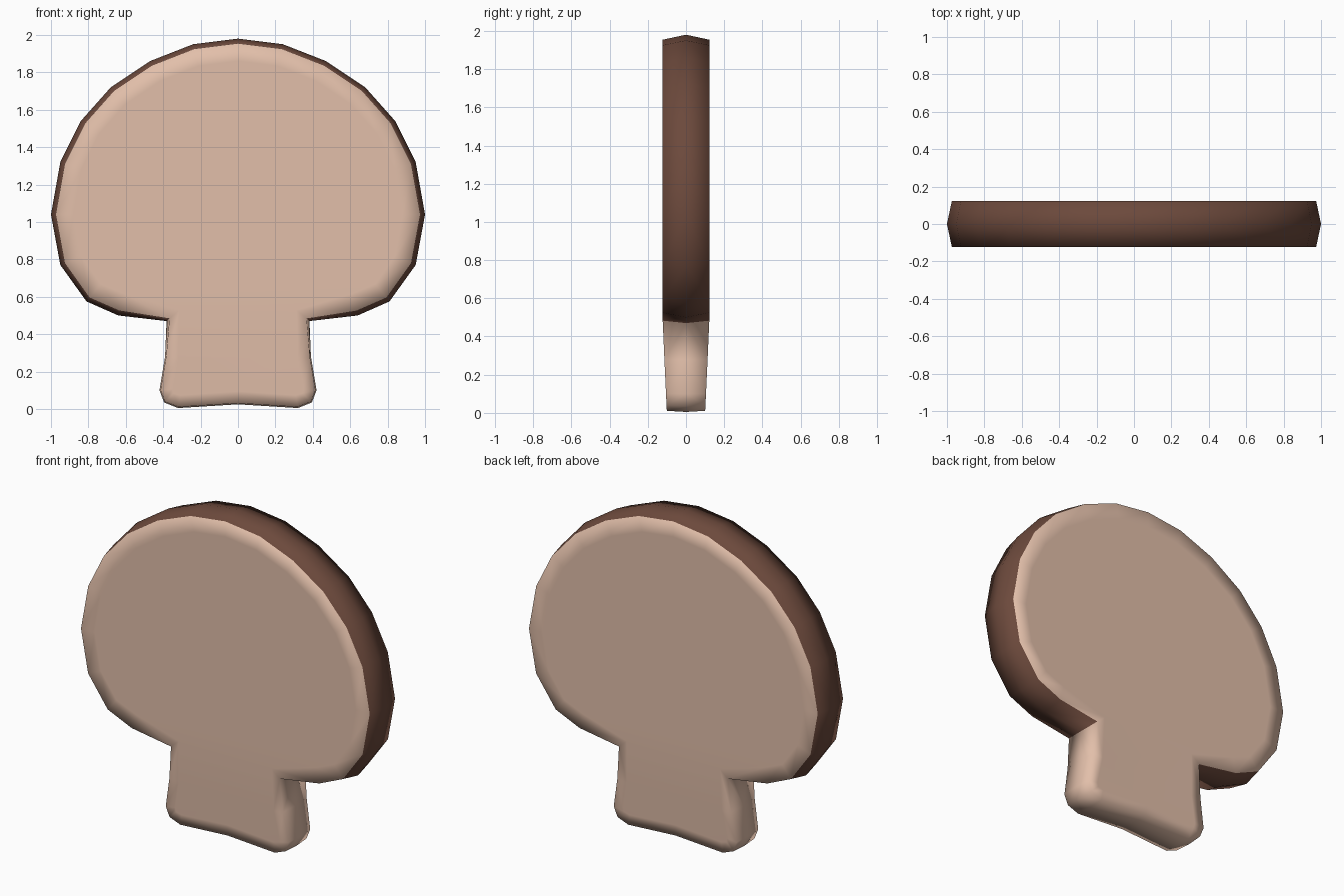
import bpy, bmesh
from mathutils import Vector

if "Cube" in bpy.data.objects:
    bpy.data.objects.remove(bpy.data.objects["Cube"])


def material(name, rgb):
    m = bpy.data.materials.new(name)
    m.diffuse_color = (*rgb, 1)
    m.use_nodes = True
    m.node_tree.nodes["Principled BSDF"].inputs["Base Color"].default_value = m.diffuse_color
    return m


# Right half of the outline, top to bottom: x, z, rim bevel, inner inset
CAP = [(0, 1.98), (0.24, 1.95), (0.47, 1.86), (0.68, 1.72), (0.84, 1.54), (0.95, 1.32),
       (1.0, 1.04), (0.95, 0.77), (0.81, 0.575), (0.64, 0.50)]
STEM = [(0.39, 0.28), (0.42, 0.10), (0.395, 0.035), (0.32, 0.005), (0, 0.025)]
half = ([(x, z, 0.026, 0.12) for x, z in CAP] + [(0.382, 0.47, 0.02, 0.09)]
        + [(x, z, 0.006, 0.07) for x, z in STEM])
J = len(CAP)                      # index of the cap/stem junction
loop = half + [(-x, z, b, i) for x, z, b, i in half[-2:0:-1]]
N = len(loop)
JL = N - J


def depth(z):                     # half thickness, tapering down the stem
    return 0.122 if z > 0.47 else 0.10 + 0.022 * z / 0.47


def inward(k):                    # inward direction at an outline point
    p, a, b = (Vector(loop[i % N][:2]) for i in (k, k - 1, k + 1))
    t = (p - a).normalized() + (b - p).normalized()
    return Vector((t.y, -t.x)).normalized()


bm = bmesh.new()
mid = [bm.verts.new((p[0], 0, p[1])) for p in loop]


def add(verts, mat):
    f = bm.faces.new(verts)
    f.material_index = mat
    f.smooth = True


for side in (-1, 1):
    rings = []
    for which in (2, 3):
        ring = []
        for k, p in enumerate(loop):
            q = Vector(p[:2]) + inward(k) * p[which]
            ring.append(bm.verts.new((q.x, side * depth(q.y), q.y)))
        rings.append(ring)
    edge, inner = rings
    for k in range(N):
        n = (k + 1) % N
        # brown skin round the cap, pale flesh round the stem
        add([mid[k], mid[n], edge[n], edge[k]], 1 if k < J or k >= JL else 0)
        add([edge[k], edge[n], inner[n], inner[k]], 0)
    # flat cut face, split between cap and stem
    add(inner[:J + 1] + inner[JL:], 0)
    add(inner[J:JL + 1], 0)

bmesh.ops.recalc_face_normals(bm, faces=bm.faces)
me = bpy.data.meshes.new("mushroom_slice")
bm.to_mesh(me)
bm.free()
me.materials.append(material("pale flesh", (0.76, 0.52, 0.40)))
me.materials.append(material("brown skin", (0.150, 0.067, 0.045)))
obj = bpy.data.objects.new("mushroom_slice", me)
bpy.context.collection.objects.link(obj)
